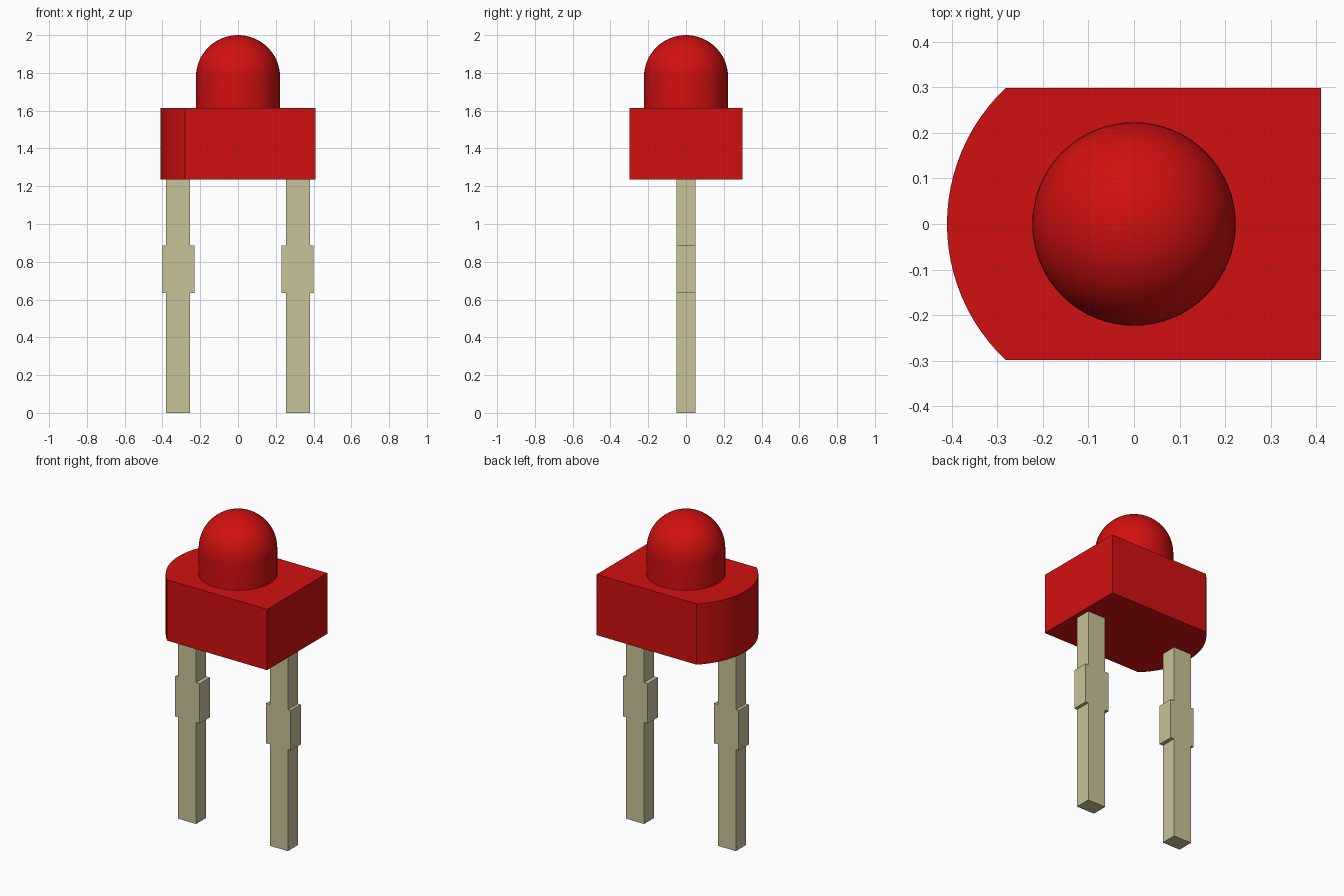
import bpy, bmesh, math

old = bpy.data.objects.get("Cube")
if old:
    bpy.data.objects.remove(old, do_unlink=True)


def material(name, rgb):
    mat = bpy.data.materials.new(name)
    mat.use_nodes = True
    mat.diffuse_color = (*rgb, 1)
    mat.node_tree.nodes["Principled BSDF"].inputs["Base Color"].default_value = (*rgb, 1)
    return mat


red = material("red plastic", (0.64, 0.005, 0.005))
metal = material("pale metal", (0.58, 0.545, 0.315))


def finish(name, bm, mat):
    bmesh.ops.recalc_face_normals(bm, faces=bm.faces)
    mesh = bpy.data.meshes.new(name)
    bm.to_mesh(mesh)
    bm.free()
    mesh.materials.append(mat)
    obj = bpy.data.objects.new(name, mesh)
    bpy.context.collection.objects.link(obj)
    return obj


def smooth(obj):
    bpy.ops.object.select_all(action="DESELECT")
    obj.select_set(True)
    bpy.context.view_layer.objects.active = obj
    bpy.ops.object.shade_smooth_by_angle(angle=math.radians(35))


def prism(name, outline, offset, mat):
    """Extrude a closed outline of 3D points along an offset."""
    bm = bmesh.new()
    face = bm.faces.new([bm.verts.new(p) for p in outline])
    geom = bmesh.ops.extrude_face_region(bm, geom=[face])["geom"]
    top = [v for v in geom if isinstance(v, bmesh.types.BMVert)]
    bmesh.ops.translate(bm, vec=offset, verts=top)
    return finish(name, bm, mat)


# Housing: a block with one end rounded on a circle about the centre
radius, half_depth, base, top = 0.41, 0.298, 1.235, 1.615
sweep = math.asin(half_depth / radius)
steps = 24
outline = [(radius, -half_depth, base), (radius, half_depth, base)]
for i in range(steps + 1):
    a = math.pi - sweep + 2 * sweep * i / steps
    outline.append((radius * math.cos(a), radius * math.sin(a), base))
smooth(prism("housing", outline, (0, 0, top - base), red))

# Lens: short cylinder with a hemispherical top, spun from a profile
r, height, rings = 0.223, 2.0, 16
bm = bmesh.new()
profile = [(0, 0, top), (r, 0, top)]
for i in range(rings + 1):
    a = math.pi / 2 * i / rings
    profile.append((r * math.cos(a), 0, height - r + r * math.sin(a)))
verts = [bm.verts.new(p) for p in profile]
edges = [bm.edges.new(pair) for pair in zip(verts, verts[1:])]
bmesh.ops.spin(bm, geom=verts + edges, cent=(0, 0, 0), axis=(0, 0, 1),
               angle=2 * math.pi, steps=64, use_duplicate=False)
bmesh.ops.remove_doubles(bm, verts=bm.verts, dist=0.0001)
smooth(finish("lens", bm, red))

# Legs: flat pins with a wider collar part way up
inner, outer, wide_in, wide_out = 0.255, 0.38, 0.23, 0.4
low, high, thick = 0.635, 0.885, 0.1
pin = [(inner, 0), (outer, 0), (outer, low), (wide_out, low), (wide_out, high),
       (outer, high), (outer, base), (inner, base), (inner, high),
       (wide_in, high), (wide_in, low), (inner, low)]
for name, side in (("left_leg", 1), ("right_leg", -1)):
    prism(name, [(side * x, -thick / 2, z) for x, z in pin], (0, thick, 0), metal)
